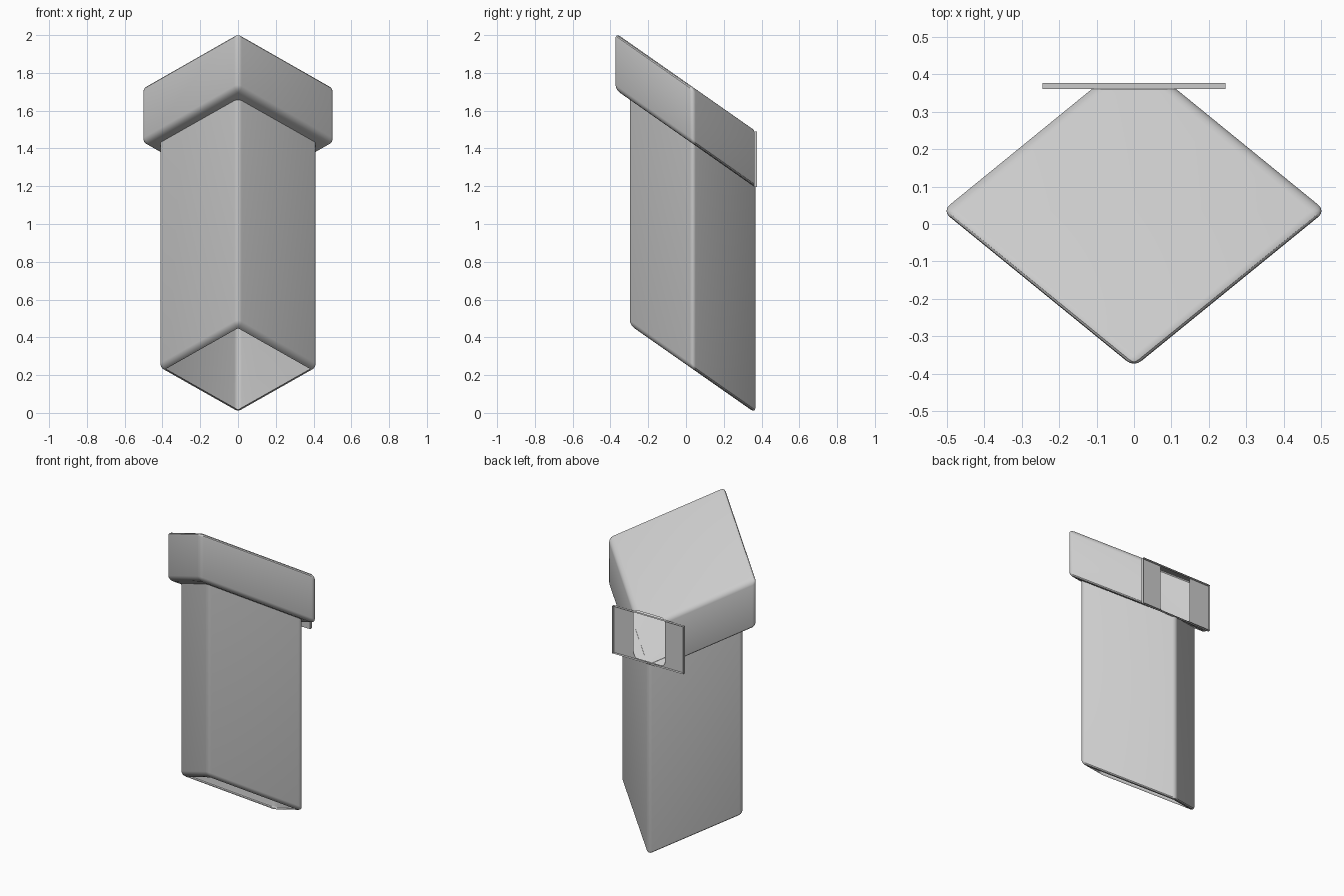
import bpy, bmesh, math

old = bpy.data.objects.get("Cube")
if old:
    bpy.data.objects.remove(old, do_unlink=True)

SLOPE = 0.7        # drop in height toward the back
CENTRE_Y = 0.035
BACK = 0.36        # plane where the cap is cut open
BEVEL = 0.025

grey = bpy.data.materials.new("plain grey")
grey.use_nodes = True
colour = (0.6, 0.6, 0.6, 1)
grey.diffuse_color = colour
grey.node_tree.nodes["Principled BSDF"].inputs["Base Color"].default_value = colour


def finish(bm, name, smooth=True):
    mesh = bpy.data.meshes.new(name)
    bm.to_mesh(mesh)
    bm.free()
    mesh.materials.append(grey)
    obj = bpy.data.objects.new(name, mesh)
    bpy.context.collection.objects.link(obj)
    if smooth:
        bpy.ops.object.select_all(action='DESELECT')
        obj.select_set(True)
        bpy.context.view_layer.objects.active = obj
        bpy.ops.object.shade_smooth_by_angle(angle=math.radians(30))
    return obj


def diamond_prism(half_x, half_y, low, high, round_top):
    """Upright diamond prism with rounded edges, before slanting."""
    bm = bmesh.new()
    corners = [(0, -half_y), (half_x, 0), (0, half_y), (-half_x, 0)]
    base = bm.faces.new([bm.verts.new((x, y + CENTRE_Y, low)) for x, y in corners])
    grown = bmesh.ops.extrude_face_region(bm, geom=[base])["geom"]
    for v in grown:
        if isinstance(v, bmesh.types.BMVert):
            v.co.z = high
    # keep one bottom face
    if not any(f.normal.z < -0.9 or abs(f.calc_center_median().z - low) < 1e-5 for f in bm.faces):
        bm.faces.new([v for v in bm.verts if abs(v.co.z - low) < 1e-5])
    bmesh.ops.recalc_face_normals(bm, faces=bm.faces[:])
    edges = [e for e in bm.edges
             if round_top or min(v.co.z for v in e.verts) < high - 1e-4]
    bmesh.ops.bevel(bm, geom=edges, offset=BEVEL, segments=4, profile=0.5,
                    affect='EDGES', clamp_overlap=True)
    return bm


def remove_flat(bm, z):
    flat = [f for f in bm.faces if all(abs(v.co.z - z) < 1e-4 for v in f.verts)]
    bmesh.ops.delete(bm, geom=flat, context='FACES')


def slant(bm):
    for v in bm.verts:
        v.co.z -= SLOPE * v.co.y


# Hollow post, open underneath
bm = diamond_prism(0.422, 0.341, 0.257, 1.452, False)
remove_flat(bm, 0.257)
remove_flat(bm, 1.452)
slant(bm)
finish(bm, "post")

# Hollow cap, cut open at the back
bm = diamond_prism(0.512, 0.417, 1.45, 1.75, True)
bmesh.ops.bisect_plane(bm, geom=bm.verts[:] + bm.edges[:] + bm.faces[:],
                       plane_co=(0, BACK, 0), plane_no=(0, 1, 0), clear_outer=True)
slant(bm)
finish(bm, "cap")

# Back plate: two flaps beside the opening
LOW, HIGH, WIDE, RIM = 1.195, 1.49, 0.245, 0.377
inner = [(0.108, HIGH), (0.108, 1.225), (0.1, 1.207), (0.083, LOW)]
bm = bmesh.new()
for side in (1, -1):
    outline = inner + [(WIDE, LOW), (WIDE, HIGH)]
    bm.faces.new([bm.verts.new((side * x, BACK, z)) for x, z in outline])
finish(bm, "back_flaps", False)

# Thin rim standing out around the back plate
bm = bmesh.new()
ring = [(-WIDE, LOW), (WIDE, LOW), (WIDE, HIGH), (-WIDE, HIGH)]
near = [bm.verts.new((x, BACK, z)) for x, z in ring]
far = [bm.verts.new((x, RIM, z)) for x, z in ring]
for i in range(4):
    j = (i + 1) % 4
    bm.faces.new((near[i], near[j], far[j], far[i]))
bmesh.ops.recalc_face_normals(bm, faces=bm.faces[:])
finish(bm, "back_rim", False)
